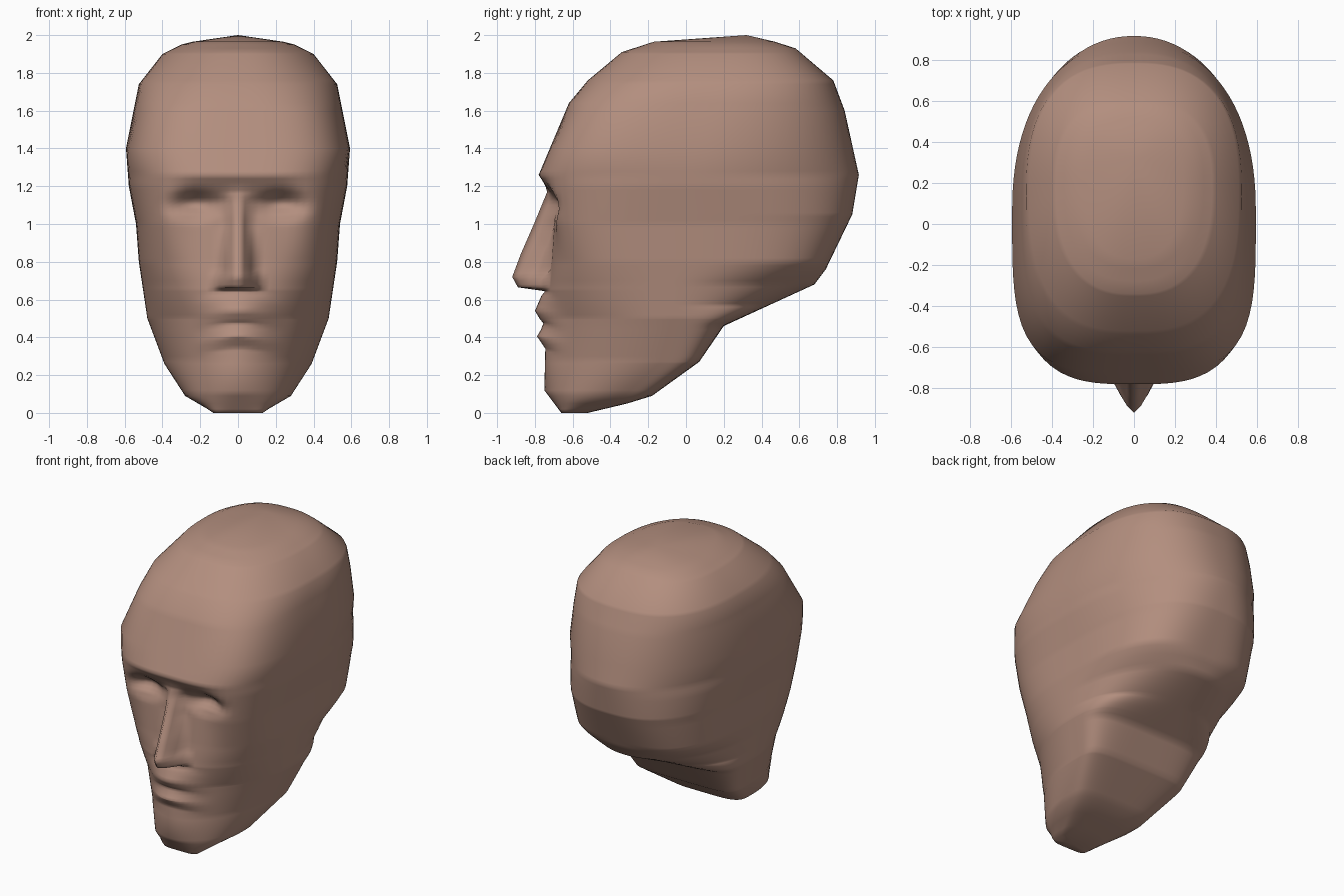
import bpy, bmesh, math

if "Cube" in bpy.data.objects:
    bpy.data.objects.remove(bpy.data.objects["Cube"])

def interp(pts, z):
    """Piecewise-linear profile lookup: pts = [(z, value), ...]"""
    if z <= pts[0][0]:
        return pts[0][1]
    for (a, va), (b, vb) in zip(pts, pts[1:]):
        if z <= b:
            return va + (vb - va) * (z - a) / (b - a)
    return pts[-1][1]

def bump(d):
    """Smooth falloff, 1 at d=0 and 0 at d>=1"""
    d = min(abs(d), 1.0)
    return 0.5 + 0.5 * math.cos(math.pi * d)

# Side-view profiles of the skull and jaw (without nose, lips and eye hollow)
FRONT = [(0, -.66), (.12, -.75), (.33, -.745), (.65, -.74), (.8, -.715), (1.26, -.78),
         (1.64, -.62), (1.76, -.52), (1.91, -.34), (1.965, -.17)]
BACK = [(0, -.52), (.05, -.31), (.09, -.18), (.27, .07), (.46, .2), (.68, .68), (.76, .74),
        (1.05, .88), (1.26, .915), (1.6, .84), (1.76, .78), (1.93, .58), (1.965, .47)]
WIDTH = [(0, .13), (.02, .16), (.09, .28), (.26, .39), (.5, .48), (.8, .525), (1.0, .54),
         (1.2, .578), (1.4, .593), (1.74, .525), (1.9, .4), (1.95, .3), (1.965, .24)]
WIDEST = [(0, -.59), (.05, -.44), (.09, -.34), (.27, -.15), (.46, -.1), (.68, -.06), (1.0, 0),
          (1.3, .03), (1.7, .13), (1.965, .2)]
# Squareness of the front and back halves of each slice
SQ_FRONT = [(0, 4.5), (.05, 2.6), (.12, 2.0), (.27, 1.85), (.5, 1.85), (.68, 2.4), (.8, 2.9),
            (1.0, 3.4), (1.26, 3.2), (1.4, 3.8), (1.64, 3.1), (1.76, 2.7), (1.965, 2.4)]
SQ_BACK = [(0, 4), (.27, 5.5), (.46, 4.5), (.57, 2.4), (.68, 2.1), (.8, 3.1), (1.0, 2.7),
           (1.26, 2.15), (1.6, 2.4), (1.76, 2.6), (1.965, 2.5)]
# Nose ridge and half width, lip relief, hollow below the brow
NOSE = [(.645, -.75), (.665, -.89), (.72, -.92), (.84, -.875), (1.0, -.805), (1.17, -.735),
        (1.22, -.75)]
NOSE_W = [(.645, .115), (.69, .125), (.76, .1), (.9, .08), (1.1, .06), (1.22, .06)]
LIPS = [(.34, 0), (.405, -.045), (.44, -.025), (.475, -.012), (.495, -.03), (.54, -.058),
        (.62, -.025), (.65, 0)]
HOLLOW = [(.8, 0), (1.0, .045), (1.12, .065), (1.17, .045), (1.26, 0)]

def face_offset(x, y, z):
    """Carve eye sockets and raise lips and nose"""
    ax = abs(x)
    # hollow below the brow, fading at the temples
    y += interp(HOLLOW, z) * bump((ax - .2) / .21 if ax > .2 else 0)
    # lips, with the mouth line dipping toward the corners
    zl = z + .035 * min(ax / .2, 1) ** 2
    y += interp(LIPS, zl) * bump(ax / .27)
    # eye socket with a slight eyeball
    y += .065 * bump(math.hypot((ax - .23) / .19, (z - 1.1) / .11))
    y -= .022 * bump(math.hypot((ax - .24) / .11, (z - 1.06) / .05))
    # nose
    if .645 <= z <= 1.2:
        w, ridge = interp(NOSE_W, z), interp(NOSE, z)
        if ax < w and ridge < y:
            y = ridge + (y - ridge) * (ax / w) ** 1.4
    return y

# Slice heights: fine steps over the face plus every profile corner
levels = {round(.3 + i * .02, 3) for i in range(50)}
for prof in (FRONT, BACK, WIDTH, NOSE, LIPS, SQ_FRONT, SQ_BACK):
    levels |= {p[0] for p in prof}
levels = sorted(levels)
COLS = 96

bm = bmesh.new()
rings = []
for z in levels:
    f, b, w, c = (interp(p, z) for p in (FRONT, BACK, WIDTH, WIDEST))
    ring = []
    for i in range(COLS):
        a = 2 * math.pi * i / COLS
        u, v = math.sin(a), math.cos(a)
        n = interp(SQ_FRONT if v > 0 else SQ_BACK, z)
        r = (abs(u) ** n + abs(v) ** n) ** (-1 / n)
        x = w * r * u
        y = c + r * v * ((f - c) if v > 0 else (c - b))
        if v > .3:
            y = face_offset(x, y, z)
        ring.append(bm.verts.new((x, y, z)))
    rings.append(ring)

# Skin between slices
for lo, hi in zip(rings, rings[1:]):
    for i in range(COLS):
        j = (i + 1) % COLS
        bm.faces.new((lo[i], lo[j], hi[j], hi[i]))
# Crown and chin caps
crown = bm.verts.new((0, .32, 2.0))
chin = bm.verts.new((0, -.6, 0))
for i in range(COLS):
    j = (i + 1) % COLS
    bm.faces.new((rings[-1][i], rings[-1][j], crown))
    bm.faces.new((rings[0][j], rings[0][i], chin))
bmesh.ops.recalc_face_normals(bm, faces=bm.faces)

mesh = bpy.data.meshes.new("head")
bm.to_mesh(mesh)
bm.free()
for p in mesh.polygons:
    p.use_smooth = True
head = bpy.data.objects.new("head", mesh)
bpy.context.collection.objects.link(head)

# Skin colour
skin = bpy.data.materials.new("skin")
skin.diffuse_color = (.45, .272, .21, 1)
skin.use_nodes = True
skin.node_tree.nodes["Principled BSDF"].inputs["Base Color"].default_value = skin.diffuse_color
mesh.materials.append(skin)
